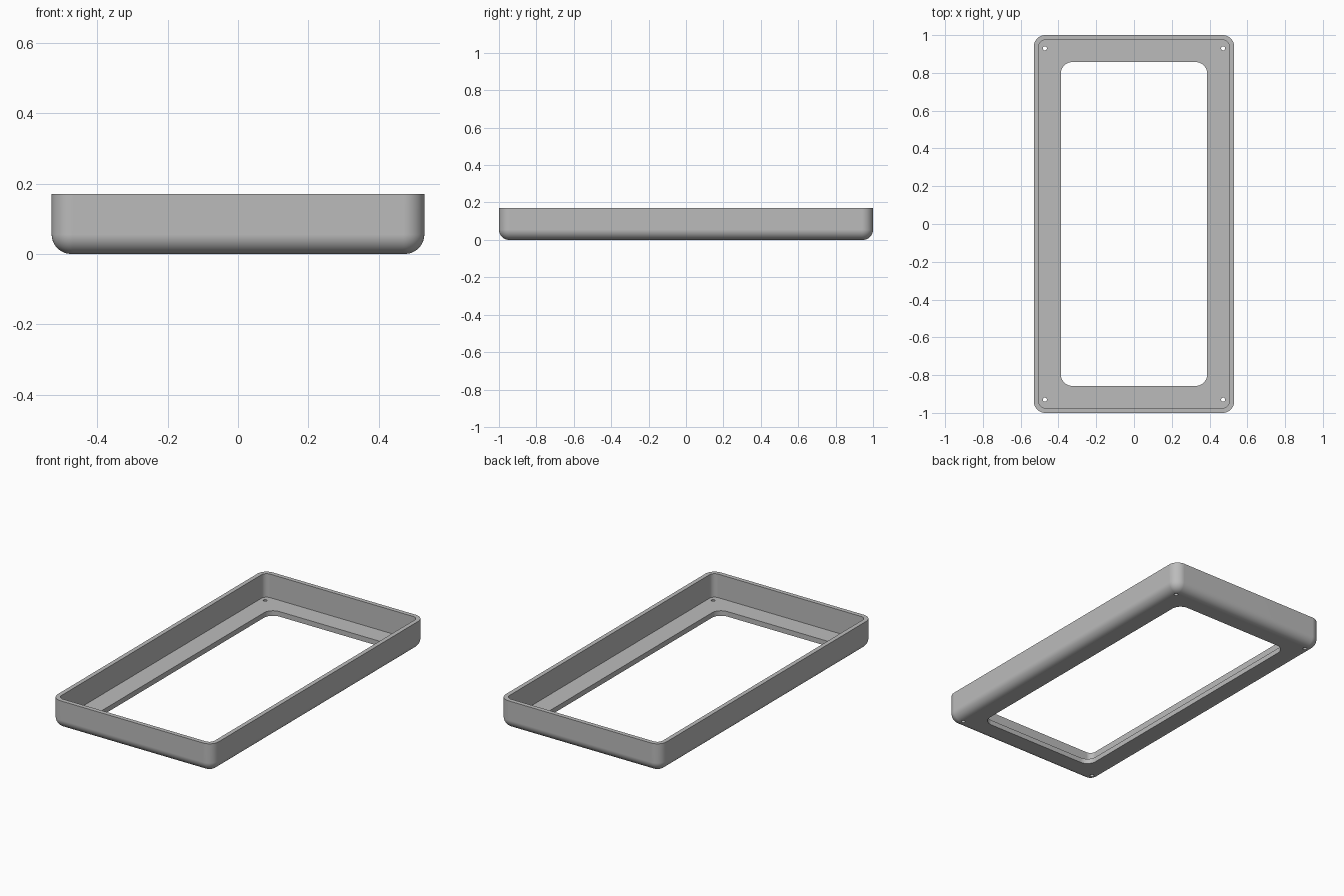
import bpy, bmesh
from math import sin, cos, pi

cube = bpy.data.objects.get("Cube")
if cube:
    bpy.data.objects.remove(cube, do_unlink=True)

HALF_X, HALF_Y, HEIGHT = 0.53, 1.0, 0.17
CORNER, FILLET = 0.06, 0.055
WALL, FLOOR, BORDER = 0.026, 0.03, 0.143
SEG = 12

grey = bpy.data.materials.new("plain grey")
grey.use_nodes = True
colour = (0.5, 0.5, 0.5, 1)
grey.diffuse_color = colour
grey.node_tree.nodes["Principled BSDF"].inputs["Base Color"].default_value = colour


def rounded_ring(bm, inset, z, radius):
    """Rounded rectangle of vertices, inset from the outer outline."""
    cx, cy = HALF_X - inset - radius, HALF_Y - inset - radius
    ring = []
    for q, (sx, sy) in enumerate(((1, 1), (-1, 1), (-1, -1), (1, -1))):
        for i in range(SEG + 1):
            a = (q + i / SEG) * pi / 2
            ring.append(bm.verts.new((sx * cx + radius * cos(a),
                                      sy * cy + radius * sin(a), z)))
    return ring


# Cross-section of the frame: (inset, height, corner radius), closed loop
section = [(BORDER, FLOOR, CORNER), (BORDER, 0, CORNER)]
for i in range(SEG + 1):
    a = i / SEG * pi / 2
    inset = FILLET * (1 - sin(a))
    section.append((inset, FILLET * (1 - cos(a)), CORNER - inset))
section += [(0, HEIGHT, CORNER),
            (WALL, HEIGHT, CORNER - WALL),
            (WALL, FLOOR, CORNER - WALL)]

# Tray frame swept round the outline
bm = bmesh.new()
rings = [rounded_ring(bm, *s) for s in section]
for k, ring in enumerate(rings):
    other = rings[(k + 1) % len(rings)]
    for i in range(len(ring)):
        j = (i + 1) % len(ring)
        bm.faces.new((ring[i], ring[j], other[j], other[i]))
bmesh.ops.recalc_face_normals(bm, faces=bm.faces)
mesh = bpy.data.meshes.new("bezel_frame")
bm.to_mesh(mesh)
bm.free()
frame = bpy.data.objects.new("bezel_frame", mesh)
bpy.context.collection.objects.link(frame)
mesh.materials.append(grey)
bpy.context.view_layer.objects.active = frame

# Screw holes in the four corners of the floor
for sx in (-1, 1):
    for sy in (-1, 1):
        bpy.ops.mesh.primitive_cylinder_add(vertices=24, radius=0.011, depth=0.12,
                                            location=(sx * 0.472, sy * 0.93, 0.02))
        cutter = bpy.context.object
        cutter.name = "screw_hole_cutter"
        cutter.hide_render = True
        cutter.data.materials.append(grey)
        cut = frame.modifiers.new("screw_hole", 'BOOLEAN')
        cut.operation = 'DIFFERENCE'
        cut.solver = 'EXACT'
        cut.object = cutter
        bpy.context.view_layer.objects.active = frame
        bpy.ops.object.modifier_apply(modifier=cut.name)
        bpy.data.objects.remove(cutter, do_unlink=True)

# Smooth fillets with crisp edges
bpy.ops.object.select_all(action='DESELECT')
frame.select_set(True)
bpy.context.view_layer.objects.active = frame
bpy.ops.object.shade_smooth_by_angle(angle=pi / 6)
weighted = frame.modifiers.new("even_shading", 'WEIGHTED_NORMAL')
weighted.keep_sharp = True
